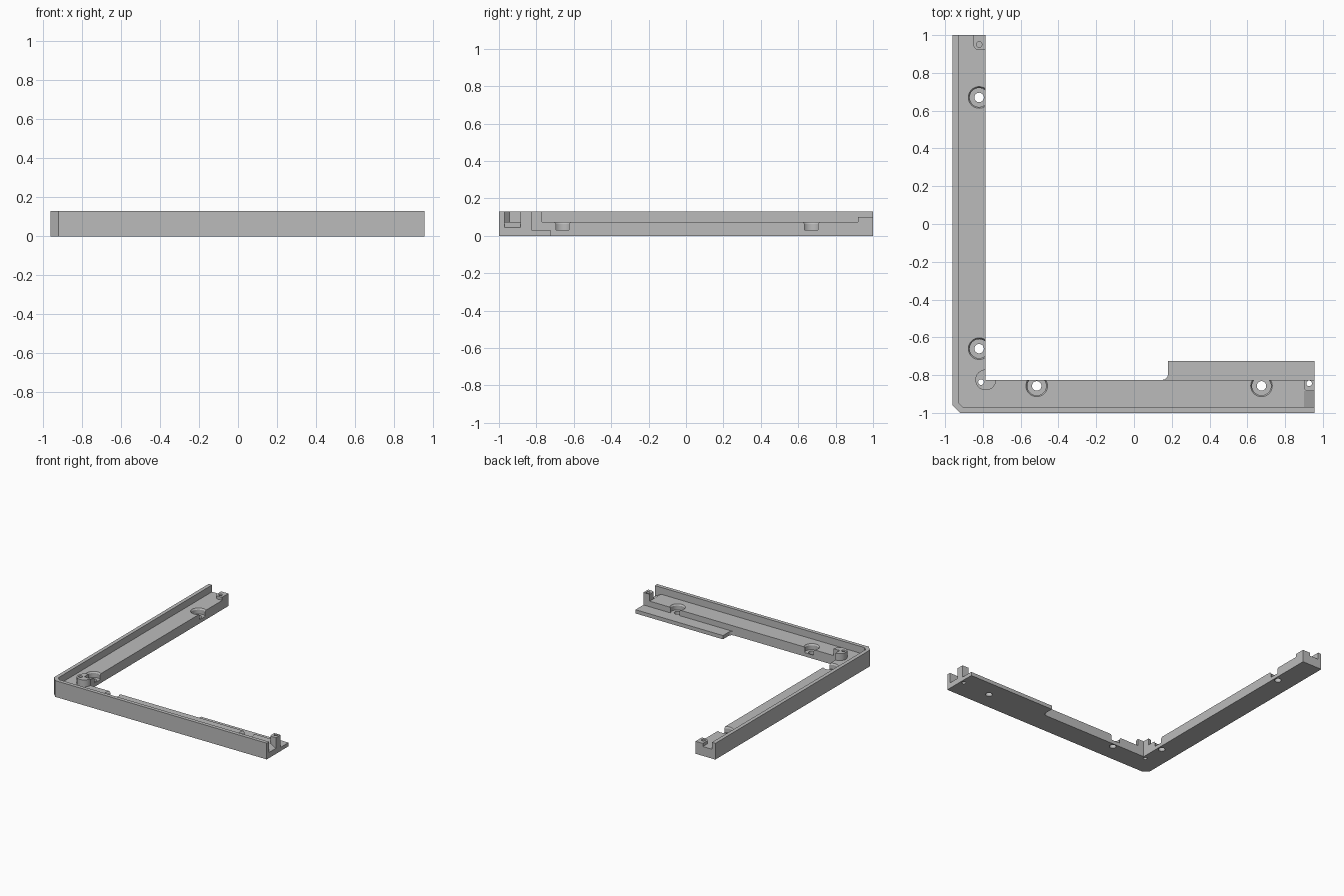
import bpy
import bmesh
from math import cos, sin, radians

if "Cube" in bpy.data.objects:
    bpy.data.objects.remove(bpy.data.objects["Cube"])

grey = bpy.data.materials.new("matte grey")
grey.use_nodes = True
grey.diffuse_color = (0.5, 0.5, 0.5, 1)
grey.node_tree.nodes["Principled BSDF"].inputs["Base Color"].default_value = (0.5, 0.5, 0.5, 1)

RIM, FLOOR = 0.13, 0.075          # heights of the outer wall and the tray floor
EDGE_X, EDGE_Y = -0.785, -0.825   # inner edges of the two arms
END = 0.955


def finish(name, bm):
    bmesh.ops.recalc_face_normals(bm, faces=bm.faces)
    mesh = bpy.data.meshes.new(name)
    bm.to_mesh(mesh)
    bm.free()
    mesh.materials.append(grey)
    obj = bpy.data.objects.new(name, mesh)
    bpy.context.collection.objects.link(obj)
    return obj


def prism(name, outline, low, high):
    """Extrude a plan outline between two heights."""
    bm = bmesh.new()
    face = bm.faces.new([bm.verts.new((x, y, low)) for x, y in outline])
    top = bmesh.ops.extrude_face_region(bm, geom=[face])["geom"]
    bmesh.ops.translate(bm, vec=(0, 0, high - low),
                        verts=[v for v in top if isinstance(v, bmesh.types.BMVert)])
    return finish(name, bm)


def turned(name, x, y, profile, sides=32):
    """Solid of revolution from (radius, height) pairs."""
    bm = bmesh.new()
    rings = [[bm.verts.new((x + r * cos(radians(360 * i / sides)),
                            y + r * sin(radians(360 * i / sides)), z))
              for i in range(sides)] for r, z in profile]
    for a, b in zip(rings, rings[1:]):
        for i in range(sides):
            j = (i + 1) % sides
            bm.faces.new((a[i], a[j], b[j], b[i]))
    bm.faces.new(rings[0])
    bm.faces.new(rings[-1])
    return finish(name, bm)


def arc(x, y, r, start, end, steps=8):
    return [(x + r * cos(radians(start + (end - start) * i / steps)),
             y + r * sin(radians(start + (end - start) * i / steps)))
            for i in range(steps + 1)]


def cut(obj, cutter):
    """Subtract the cutter for good and throw it away."""
    cutter.hide_render = True
    mod = obj.modifiers.new("cut", "BOOLEAN")
    mod.operation, mod.solver, mod.object = "DIFFERENCE", "EXACT", cutter
    bpy.context.view_layer.objects.active = obj
    bpy.ops.object.modifier_apply(modifier=mod.name)
    bpy.data.objects.remove(cutter)


def drill(obj, x, y, low=-0.1):
    cut(obj, turned("drill_cutter", x, y, [(0.015, low), (0.015, 0.2)], 20))


# L-shaped tray with a clipped outer corner
tray = prism("tray", [(-0.96, 1), (-0.96, -0.96), (-0.92, -1), (END, -1),
                      (END, EDGE_Y), (EDGE_X, EDGE_Y), (EDGE_X, 1)], 0, RIM)

# Hollow above the floor, leaving only the outer wall
cut(tray, prism("hollow_cutter", [(-0.93, 1.1), (-0.93, -0.945), (-0.905, -0.97), (1.1, -0.97),
                                  (1.1, -0.7), (-0.7, -0.7), (-0.7, 1.1)], FLOOR, 0.3))

# Floor ramp falling to the open end of the front arm
ramp = prism("ramp_cutter", [(0.9, -0.97), (1.01, -0.97), (1.01, -0.885), (0.9, -0.885)],
             FLOOR, 0.2)
for v in ramp.data.vertices:
    if v.co.z < 0.1 and v.co.x > 1:
        v.co.z = 0.015
cut(tray, ramp)

# Recessed screw seats that break through the inner edges
seat = [(0.025, -0.1), (0.025, 0.03), (0.05, 0.03), (0.05, 0.064), (0.058, 0.076)]
for x, y in ((-0.82, -0.66), (-0.82, 0.67), (-0.515, -0.857), (0.675, -0.857)):
    cut(tray, turned("seat_cutter", x, y, seat))

# Three-quarter round corner boss
corner_boss = prism("corner_boss", [(EDGE_X, EDGE_Y)] + arc(EDGE_X, EDGE_Y, 0.055, 90, 360, 24),
                    FLOOR, RIM)

# Tall post at the end of the front arm
front_post = prism("front_end_post", [(0.9, EDGE_Y)] + arc(0.92, -0.865, 0.02, 180, 270)
                   + [(END, -0.885), (END, EDGE_Y)], FLOOR, RIM)

# Low block at the end of the side arm, with a blind hole
side_block = prism("side_end_block", [(-0.85, 1)] + arc(-0.82, 0.95, 0.03, 180, 270)
                   + [(EDGE_X, 0.92), (EDGE_X, 1)], FLOOR, 0.1)

# Through holes in the corner boss and post, blind hole in the block
for part in (tray, corner_boss):
    drill(part, -0.81, -0.837)
for part in (tray, front_post):
    drill(part, 0.927, -0.844)
for part in (tray, side_block):
    drill(part, -0.82, 0.95, 0.04)

# Thin mounting flange with a filleted inner end
prism("flange", [(0.15, EDGE_Y)] + arc(0.15, -0.795, 0.03, 270, 360)
      + [(0.18, -0.725), (END, -0.725), (END, EDGE_Y)], 0, 0.03)

# Smooth round walls, keep the edges crisp
bpy.ops.object.select_all(action="DESELECT")
for obj in bpy.context.collection.objects:
    if obj.type == "MESH" and grey.name in obj.data.materials:
        obj.select_set(True)
        bpy.context.view_layer.objects.active = obj
bpy.ops.object.shade_smooth_by_angle(angle=radians(25))
